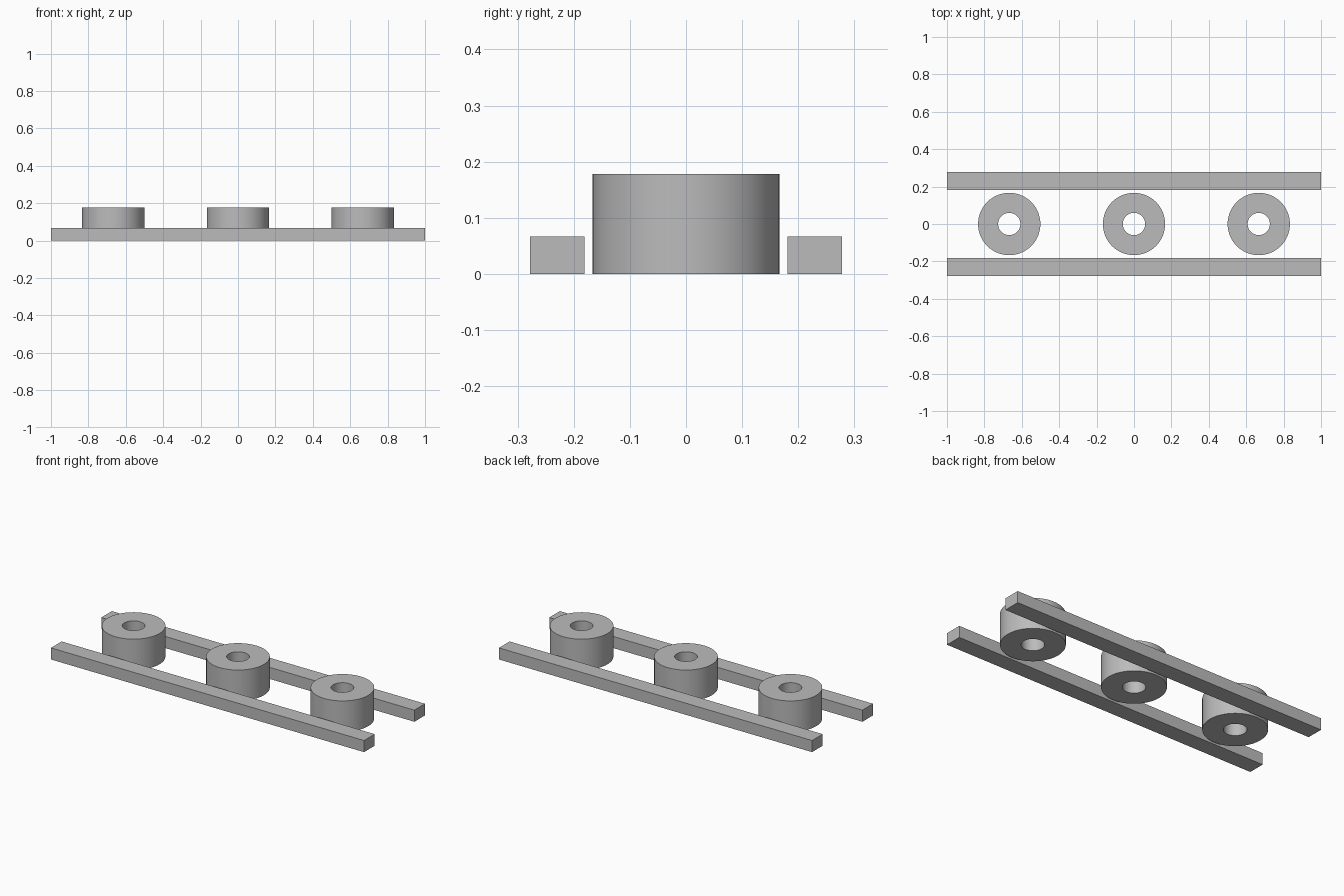
import bpy, bmesh, math

if "Cube" in bpy.data.objects:
    bpy.data.objects.remove(bpy.data.objects["Cube"])

grey = bpy.data.materials.new("plain grey")
grey.diffuse_color = (0.5, 0.5, 0.5, 1)
grey.use_nodes = True
grey.node_tree.nodes["Principled BSDF"].inputs["Base Color"].default_value = grey.diffuse_color


def finish(bm, name):
    bmesh.ops.recalc_face_normals(bm, faces=bm.faces)
    me = bpy.data.meshes.new(name)
    bm.to_mesh(me)
    bm.free()
    me.materials.append(grey)
    ob = bpy.data.objects.new(name, me)
    bpy.context.collection.objects.link(ob)
    return ob


def rail(name, y):
    bm = bmesh.new()
    bmesh.ops.create_cube(bm, size=1)
    for v in bm.verts:
        v.co = (v.co.x * 2, v.co.y * 0.097 + y, (v.co.z + 0.5) * 0.067)
    finish(bm, name)


def roller(name, x, outer=0.1665, inner=0.0595, height=0.178, sides=64):
    # Closed rectangular section swept around the upright axis
    bm = bmesh.new()
    section = [(inner, 0), (outer, 0), (outer, height), (inner, height)]
    rings = []
    for i in range(sides):
        a = math.tau * i / sides
        rings.append([bm.verts.new((r * math.cos(a), r * math.sin(a), z)) for r, z in section])
    for i in range(sides):
        p, q = rings[i], rings[(i + 1) % sides]
        for k in range(4):
            j = (k + 1) % 4
            bm.faces.new((p[k], q[k], q[j], p[j]))
    ob = finish(bm, name)
    ob.location.x = x
    bpy.ops.object.select_all(action='DESELECT')
    ob.select_set(True)
    bpy.context.view_layer.objects.active = ob
    bpy.ops.object.shade_smooth_by_angle(angle=math.radians(30))


# Two long side rails
rail("front_rail", -0.2295)
rail("back_rail", 0.2295)

# Row of three hollow rollers
for name, x in (("left_roller", -0.667), ("middle_roller", 0), ("right_roller", 0.667)):
    roller(name, x)
